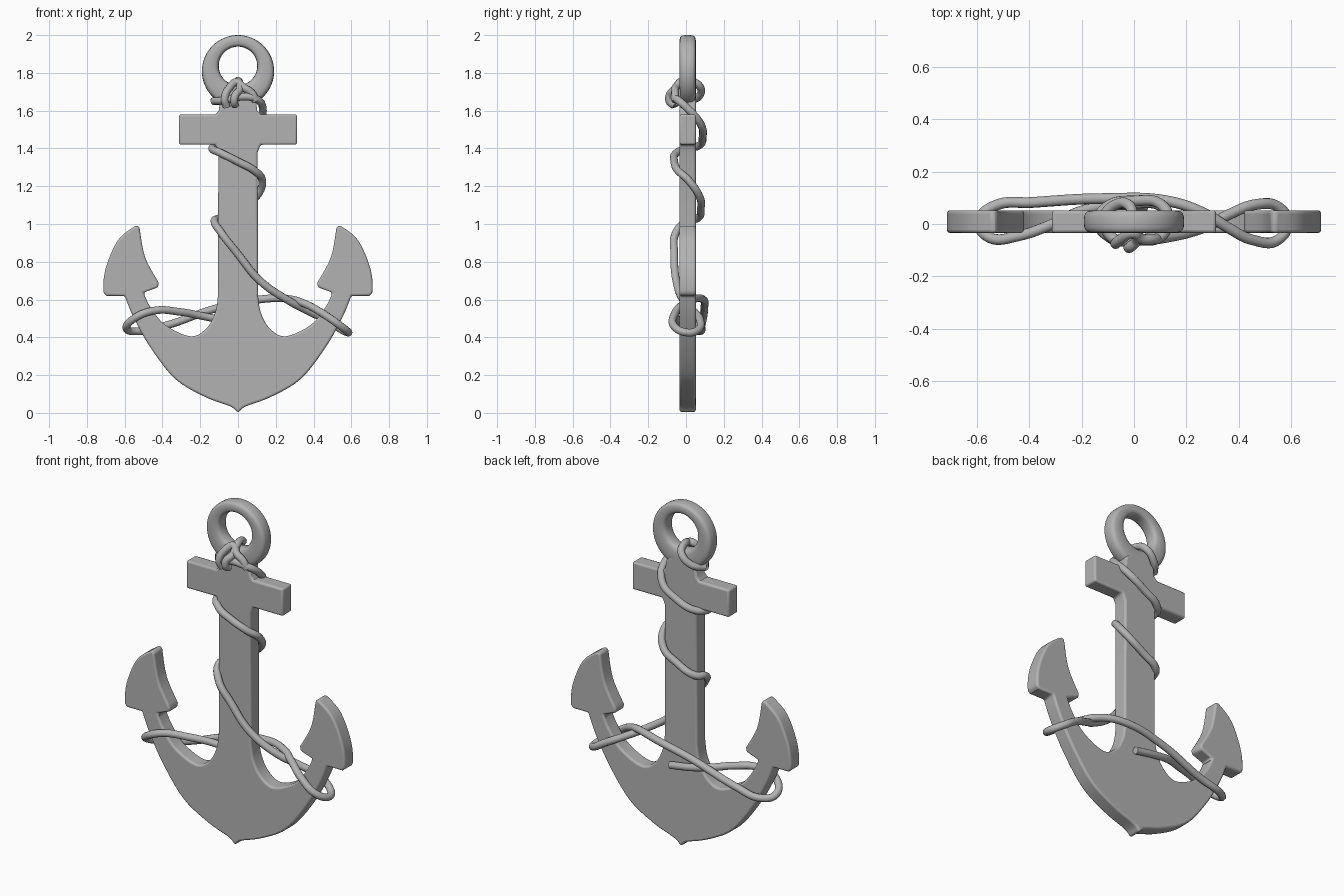
import bpy, bmesh, math
from mathutils import Vector

if "Cube" in bpy.data.objects:
    bpy.data.objects.remove(bpy.data.objects["Cube"])

metal = bpy.data.materials.new("plain_grey")
metal.diffuse_color = (0.45, 0.45, 0.45, 1)
metal.use_nodes = True
metal.node_tree.nodes["Principled BSDF"].inputs["Base Color"].default_value = metal.diffuse_color
YC, HALF = 0.009, 0.043          # body centre and half thickness


def finish(obj, angle=40):
    obj.data.materials.append(metal)
    bpy.ops.object.select_all(action='DESELECT')
    obj.select_set(True)
    bpy.context.view_layer.objects.active = obj
    bpy.ops.object.shade_smooth_by_angle(angle=math.radians(angle))


def mesh_object(name, bm):
    bmesh.ops.recalc_face_normals(bm, faces=bm.faces[:])
    me = bpy.data.meshes.new(name)
    bm.to_mesh(me)
    bm.free()
    obj = bpy.data.objects.new(name, me)
    bpy.context.collection.objects.link(obj)
    return obj


def smooth_outline(pts, steps=5):
    """Closed Catmull-Rom outline; points flagged 1 stay sharp corners."""
    out, n = [], len(pts)
    for i in range(n):
        a, b = pts[i], pts[(i + 1) % n]
        p1, p2 = Vector(a[:2]), Vector(b[:2])
        p0 = p1 if a[2] else Vector(pts[i - 1][:2])
        p3 = p2 if b[2] else Vector(pts[(i + 2) % n][:2])
        k = 1 if a[2] and b[2] else steps
        for s in range(k):
            t = s / k
            out.append(0.5 * (2 * p1 + (p2 - p0) * t + (2 * p0 - 5 * p1 + 4 * p2 - p3) * t * t
                              + (3 * p1 - p0 - 3 * p2 + p3) * t ** 3))
    return out


# Anchor body: right half outline (x, z, corner), mirrored to the left
half = [
    (0, 0.005, 0), (0.04, 0.034, 0), (0.175, 0.085, 0), (0.333, 0.18, 0), (0.466, 0.35, 0),
    (0.555, 0.51, 0), (0.60, 0.62, 1), (0.695, 0.62, 1), (0.713, 0.65, 0), (0.70, 0.767, 0),
    (0.635, 0.915, 0), (0.54, 0.993, 1), (0.522, 0.985, 1), (0.492, 0.825, 0), (0.42, 0.69, 1),
    (0.423, 0.665, 1), (0.50, 0.637, 1), (0.466, 0.565, 0), (0.386, 0.466, 0), (0.25, 0.405, 0),
    (0.165, 0.45, 0), (0.12, 0.534, 0), (0.106, 0.62, 1), (0.104, 1.38, 1), (0.12, 1.42, 1),
    (0.313, 1.42, 1), (0.313, 1.58, 1), (0.12, 1.58, 1), (0.102, 1.60, 1), (0.095, 1.65, 1),
    (0.05, 1.69, 1)]
outline = smooth_outline(half + [(-x, z, c) for x, z, c in reversed(half[1:])])
bm = bmesh.new()
face = bm.faces.new([bm.verts.new((p.x, YC - HALF, p.y)) for p in outline])
side = bmesh.ops.extrude_face_region(bm, geom=[face])
bmesh.ops.translate(bm, vec=(0, 2 * HALF, 0),
                    verts=[g for g in side['geom'] if isinstance(g, bmesh.types.BMVert)])
body = mesh_object("anchor_body", bm)
bev = body.modifiers.new("soft_edges", 'BEVEL')
bev.width, bev.segments = 0.011, 3
bev.limit_method, bev.angle_limit = 'ANGLE', math.radians(50)
bev.use_clamp_overlap = False
finish(body)

# Top ring: rounded section swept between an off-centre hole and the outer rim
bm = bmesh.new()
N, M = 64, 20
rows = []
for i in range(N):
    a = 2 * math.pi * i / N
    d = Vector((math.cos(a), 0, math.sin(a)))
    inner, outer = d * 0.102 + Vector((0, 0, 1.837)), d * 0.191 + Vector((0, 0, 1.809))
    row = []
    for j in range(M):
        c, s = math.cos(2 * math.pi * j / M), math.sin(2 * math.pi * j / M)
        u = math.copysign(abs(c) ** 0.6, c)
        v = math.copysign(abs(s) ** 0.6, s)
        p = (inner + outer) / 2 + (outer - inner) / 2 * u
        row.append(bm.verts.new((p.x, YC + HALF * v, p.z)))
    rows.append(row)
for i in range(N):
    for j in range(M):
        r, q, k = rows[i], rows[(i + 1) % N], (j + 1) % M
        bm.faces.new((r[j], q[j], q[k], r[k]))
finish(mesh_object("top_ring", bm), 60)


def rope(name, pts, radius=0.0205):
    cu = bpy.data.curves.new(name, 'CURVE')
    cu.dimensions = '3D'
    cu.bevel_depth, cu.bevel_resolution = radius, 4
    cu.resolution_u, cu.use_fill_caps = 8, True
    sp = cu.splines.new('BEZIER')
    sp.bezier_points.add(len(pts) - 1)
    for b, p in zip(sp.bezier_points, pts):
        b.co = p
        b.handle_left_type = b.handle_right_type = 'AUTO'
    obj = bpy.data.objects.new(name, cu)
    bpy.context.collection.objects.link(obj)
    bpy.ops.object.select_all(action='DESELECT')
    obj.select_set(True)
    bpy.context.view_layer.objects.active = obj
    bpy.ops.object.convert(target='MESH')
    finish(bpy.context.object, 60)


# Rope from the ring, spiralling down the shank
upper = [
    (-0.13, 0.01, 1.65), (-0.07, -0.06, 1.655), (0.0, -0.06, 1.672), (0.09, -0.055, 1.665),
    (0.13, 0.0, 1.62), (0.10, 0.077, 1.53), (0.0, 0.088, 1.46), (-0.10, 0.068, 1.415),
    (-0.137, 0.01, 1.40), (-0.09, -0.052, 1.375), (0.0, -0.062, 1.33), (0.09, -0.04, 1.28),
    (0.127, 0.01, 1.235), (0.10, 0.07, 1.15), (0.0, 0.078, 1.08), (-0.10, 0.06, 1.03),
    (-0.125, 0.005, 1.015), (-0.09, -0.053, 0.955)]
# Rope looping in figure eights around both arms, ending behind the shank
lower = [
    (0.0, -0.062, 0.84), (0.116, -0.052, 0.70), (0.275, -0.01, 0.59), (0.36, 0.035, 0.545),
    (0.47, 0.075, 0.49), (0.55, 0.065, 0.44), (0.585, 0.01, 0.425), (0.55, -0.06, 0.455),
    (0.45, -0.06, 0.525), (0.36, -0.015, 0.575), (0.27, 0.04, 0.603), (0.127, 0.088, 0.602),
    (-0.11, 0.097, 0.555), (-0.39, 0.082, 0.46), (-0.53, 0.07, 0.432), (-0.59, 0.015, 0.445),
    (-0.55, -0.052, 0.50), (-0.44, -0.045, 0.542), (-0.31, 0.0, 0.535), (-0.2, 0.05, 0.515),
    (-0.1, 0.07, 0.495), (0.05, 0.072, 0.47)]
rope("wrapped_rope", upper + lower)

# Knot: through the ring hole and tied at the front
rope("rope_knot", [
    (-0.13, 0.01, 1.65), (-0.08, 0.068, 1.675), (-0.02, 0.072, 1.73), (0.0, 0.01, 1.758),
    (0.02, -0.05, 1.73), (0.075, -0.058, 1.69), (0.095, -0.055, 1.65)])
rope("rope_knot_tie", [
    (-0.06, -0.06, 1.62), (-0.07, -0.075, 1.665), (-0.05, -0.058, 1.715), (0.0, -0.035, 1.75),
    (0.01, -0.06, 1.715), (-0.015, -0.088, 1.68), (-0.02, -0.085, 1.645), (-0.015, -0.06, 1.63)])
